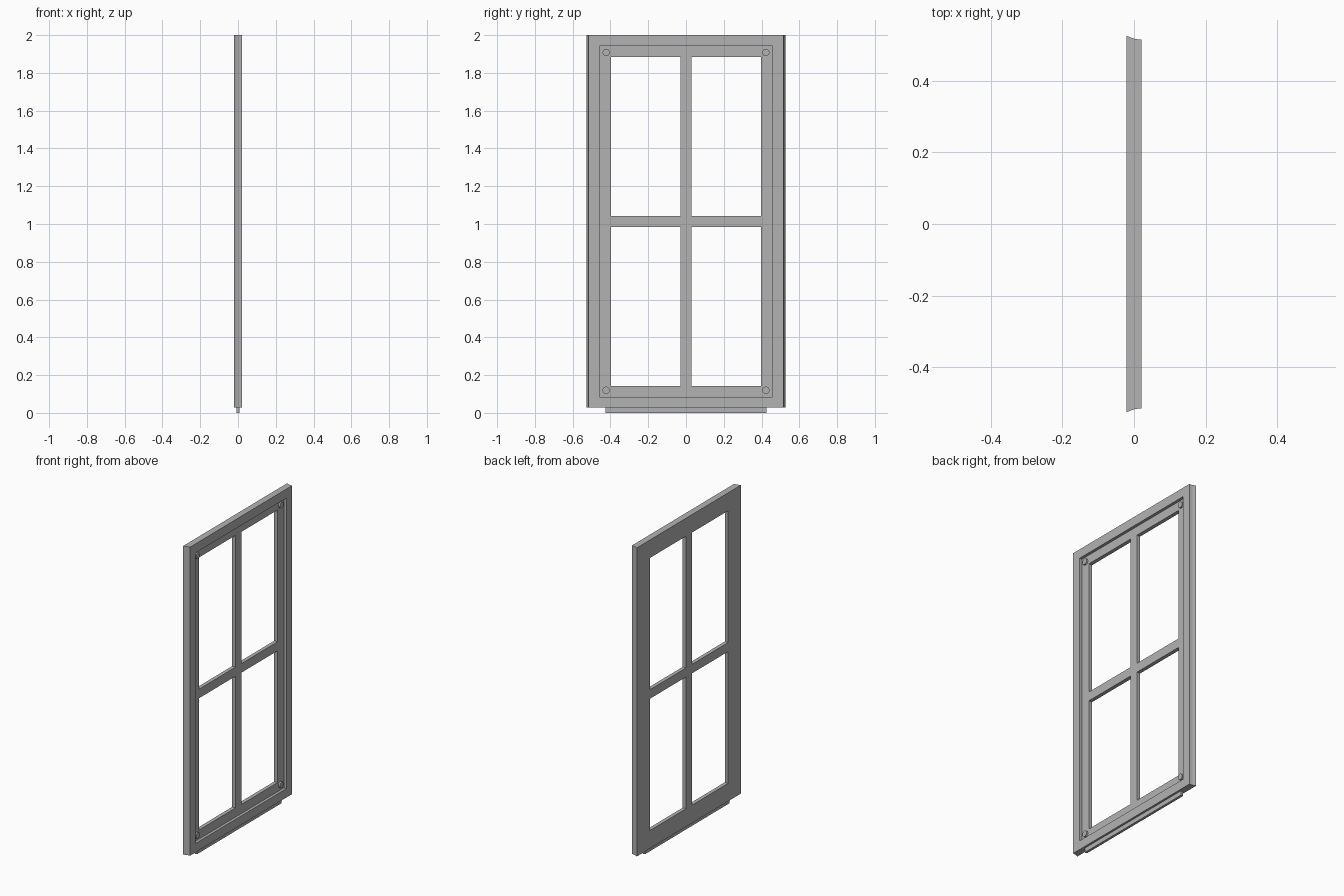
import bpy
import bmesh
import math
from mathutils import Matrix

cube = bpy.data.objects.get("Cube")
if cube:
    bpy.data.objects.remove(cube, do_unlink=True)

grey = bpy.data.materials.new("painted grey")
grey.use_nodes = True
COLOUR = (0.45, 0.45, 0.45, 1)
grey.diffuse_color = COLOUR
grey.node_tree.nodes["Principled BSDF"].inputs["Base Color"].default_value = COLOUR

HALF = 0.021               # half the thickness of the casement
FLOOR = HALF - 0.018       # recessed face
BOTTOM, TOP = 0.028, 2.0
MID = (BOTTOM + TOP) / 2


def finish(name, bm):
    bmesh.ops.recalc_face_normals(bm, faces=bm.faces)
    mesh = bpy.data.meshes.new(name)
    bm.to_mesh(mesh)
    bm.free()
    mesh.materials.append(grey)
    obj = bpy.data.objects.new(name, mesh)
    bpy.context.collection.objects.link(obj)
    return obj


def box(name, x, y, z):
    bm = bmesh.new()
    bmesh.ops.create_cube(bm, size=1)
    for v in bm.verts:
        for i, (lo, hi) in enumerate((x, y, z)):
            v.co[i] = lo if v.co[i] < 0 else hi
    return finish(name, bm)


def activate(obj):
    bpy.ops.object.select_all(action="DESELECT")
    obj.select_set(True)
    bpy.context.view_layer.objects.active = obj


# Casement slab: plan profile with coved side edges, extruded upwards
bm = bmesh.new()
STEPS = 6
cove = []
for i in range(STEPS + 1):
    t = i / STEPS
    cove.append((HALF - 2 * HALF * t, 0.515 + 0.011 * t * t))
plan = cove + [(x, -y) for x, y in reversed(cove)]
face = bm.faces.new([bm.verts.new((x, y, BOTTOM)) for x, y in plan])
up = bmesh.ops.extrude_face_region(bm, geom=[face])["geom"]
bmesh.ops.translate(bm, vec=(0, 0, TOP - BOTTOM),
                    verts=[v for v in up if isinstance(v, bmesh.types.BMVert)])
frame = finish("window_frame", bm)

# Cut the glazing recess and the four openings, leaving the glazing bars
cutters = [box("recess_cutter", (FLOOR, 0.1), (-0.458, 0.458), (0.085, 1.942))]
for side in (-1, 1):
    for level in (-1, 1):
        y = sorted((side * 0.029, side * 0.396))
        z = sorted((MID + level * 0.029, MID + level * 0.871))
        cutters.append(box("pane_cutter", (-0.1, 0.1), y, z))
activate(frame)
for cutter in cutters:
    cutter.hide_render = True
    mod = frame.modifiers.new("cut", "BOOLEAN")
    mod.operation = "DIFFERENCE"
    mod.solver = "EXACT"
    mod.object = cutter
    bpy.ops.object.modifier_apply(modifier=mod.name)
for cutter in cutters:
    bpy.data.objects.remove(cutter, do_unlink=True)
activate(frame)
bpy.ops.object.shade_smooth_by_angle(angle=math.radians(25))

# Round studs in the corners of the recess
bm = bmesh.new()
for y in (-0.423, 0.423):
    for z in (MID - 0.894, MID + 0.894):
        place = Matrix.Translation((FLOOR + 0.004, y, z)) @ Matrix.Rotation(math.pi / 2, 4, "Y")
        bmesh.ops.create_cone(bm, cap_ends=True, segments=24, radius1=0.019,
                              radius2=0.019, depth=0.012, matrix=place)
studs = finish("corner_studs", bm)
activate(studs)
bpy.ops.object.shade_smooth_by_angle(angle=math.radians(30))

# Thin sealing strip under the bottom rail
box("bottom_strip", (-0.008, 0.008), (-0.426, 0.426), (0, BOTTOM + 0.002))
